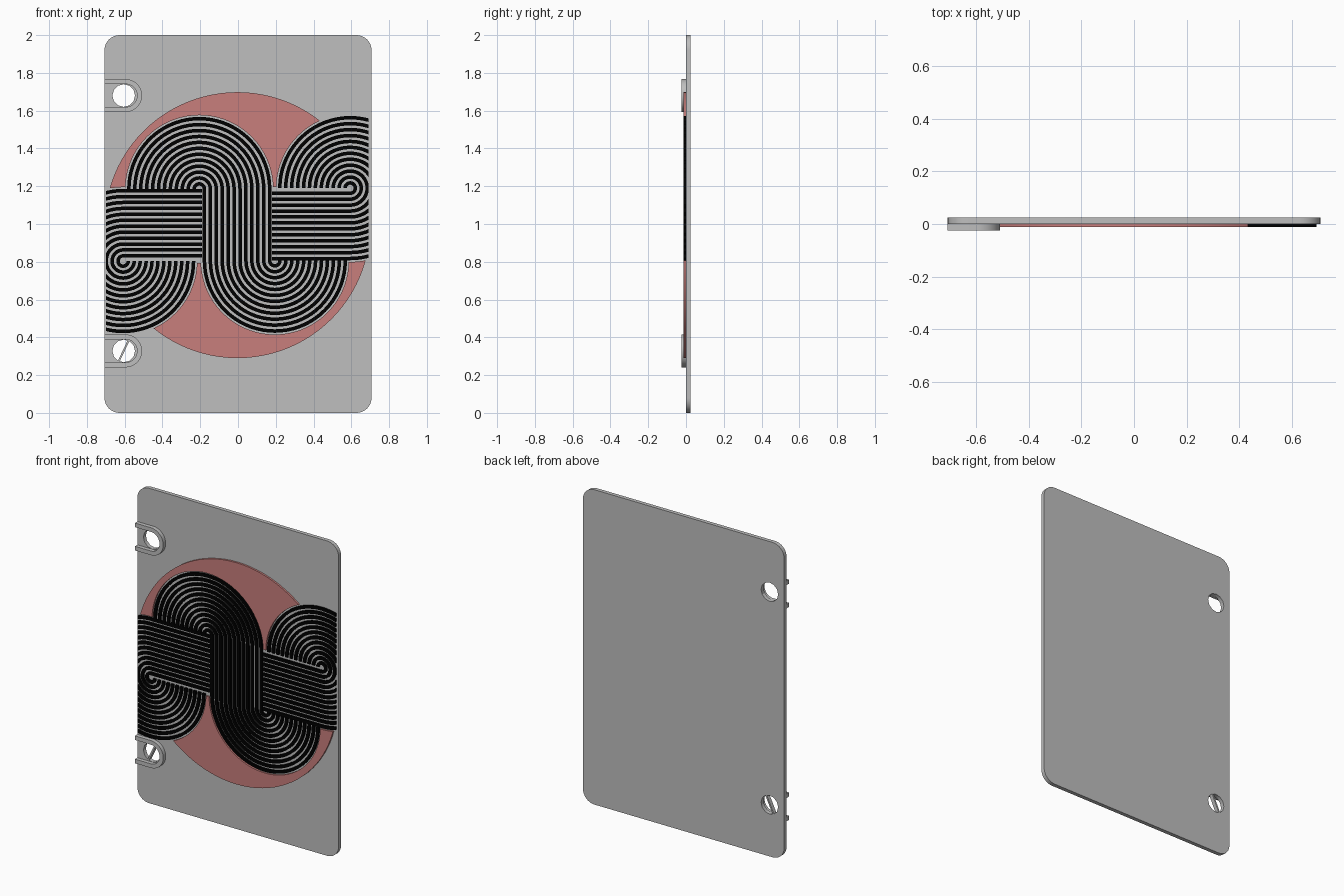
import bpy, bmesh
from math import pi, sin, cos, radians
from mathutils import Vector

old = bpy.data.objects.get("Cube")
if old:
    bpy.data.objects.remove(old, do_unlink=True)


def material(name, rgb):
    m = bpy.data.materials.new(name)
    m.use_nodes = True
    m.diffuse_color = (*rgb, 1)
    bsdf = m.node_tree.nodes["Principled BSDF"]
    bsdf.inputs["Base Color"].default_value = (*rgb, 1)
    bsdf.inputs["Roughness"].default_value = 0.7
    return m


GREY = material("light grey", (0.52, 0.52, 0.52))
RED = material("soft red", (0.58, 0.21, 0.20))
BLACK = material("black", (0.0, 0.0, 0.0))


def arc(cx, cz, r, start, end, steps=36):
    """Points on an arc in the front plane, angles in degrees."""
    angles = [radians(start + (end - start) * i / steps) for i in range(steps + 1)]
    return [Vector((cx + r * cos(a), 0, cz + r * sin(a))) for a in angles]


def add_ribbon(bm, path, width):
    """Flat strip of faces that follows a path."""
    pairs = []
    for i, p in enumerate(path):
        t = (path[min(i + 1, len(path) - 1)] - path[max(i - 1, 0)]).normalized()
        side = Vector((-t.z, 0, t.x)) * width / 2
        pairs.append((bm.verts.new(p + side), bm.verts.new(p - side)))
    for (a, b), (c, d) in zip(pairs, pairs[1:]):
        bm.faces.new((a, b, d, c))


def finish(name, bm, y0, y1, mat):
    """Thicken the flat faces from y0 to y1 and make an object."""
    bmesh.ops.translate(bm, verts=bm.verts[:], vec=(0, y0, 0))
    ext = bmesh.ops.extrude_face_region(bm, geom=bm.faces[:])
    top = [g for g in ext["geom"] if isinstance(g, bmesh.types.BMVert)]
    bmesh.ops.translate(bm, verts=top, vec=(0, y1 - y0, 0))
    bmesh.ops.recalc_face_normals(bm, faces=bm.faces[:])
    mesh = bpy.data.meshes.new(name)
    bm.to_mesh(mesh)
    bm.free()
    mesh.materials.append(mat)
    ob = bpy.data.objects.new(name, mesh)
    bpy.context.collection.objects.link(ob)
    return ob


def slab(name, points, y0, y1, mat):
    bm = bmesh.new()
    bm.faces.new([bm.verts.new(p) for p in points])
    return finish(name, bm, y0, y1, mat)


def box_points(x0, x1, z0, z1):
    return [Vector((x, 0, z)) for x, z in ((x0, z0), (x1, z0), (x1, z1), (x0, z1))]


def disc_points(cx, cz, r, n):
    return arc(cx, cz, r, 0, 360, n)[:-1]


def cut(ob, outlines):
    """Cut the given outlines right through an object."""
    bpy.context.view_layer.objects.active = ob
    for pts in outlines:
        cutter = slab("cutter", pts, -0.1, 0.1, GREY)
        cutter.hide_render = True
        mod = ob.modifiers.new("cut", "BOOLEAN")
        mod.operation, mod.solver, mod.object = "DIFFERENCE", "EXACT", cutter
        bpy.ops.object.modifier_apply(modifier=mod.name)
        bpy.data.objects.remove(cutter, do_unlink=True)


def smooth(ob):
    bpy.ops.object.select_all(action="DESELECT")
    ob.select_set(True)
    bpy.context.view_layer.objects.active = ob
    bpy.ops.object.shade_smooth_by_angle(angle=radians(30))


HALF, BACK, RAISED, RIM = 0.707, 0.025, -0.012, -0.025
HOLE_X, HOLE_Z = -0.605, (0.328, 1.68)

# Back plate with rounded corners and two holes
R = 0.08
outline = []
for x, z, a in ((HALF - R, 2 - R, 0), (R - HALF, 2 - R, 90),
                (R - HALF, R, 180), (HALF - R, R, 270)):
    outline += arc(x, z, R, a, a + 90, 8)
plate = slab("back_plate", outline, 0, BACK, GREY)
cut(plate, [disc_points(HOLE_X, z, 0.06, 12) for z in HOLE_Z])

# Raised U-shaped rims around the holes, open to the edge
rims = []
for z, label in zip(HOLE_Z, ("lower", "upper")):
    bm = bmesh.new()
    path = [Vector((-HALF, 0, z - 0.074))] + arc(-0.595, z, 0.074, -90, 90, 20)
    path.append(Vector((-HALF, 0, z + 0.074)))
    add_ribbon(bm, path, 0.026)
    rims.append(finish(label + "_hole_rim", bm, 0, RIM, GREY))

# Thin sliver across the lower hole
bm = bmesh.new()
add_ribbon(bm, [Vector((-0.633, 0, 0.27)), Vector((-0.578, 0, 0.386))], 0.01)
finish("lower_hole_sliver", bm, 0, BACK, GREY)

# Centres of the four swirls
UPPER, LOWER = (-0.205, 1.185), (0.195, 0.806)
LEFT, RIGHT = (-0.608, 0.804), (0.594, 1.19)

# Red disc, cut back around the stripes
disc = slab("red_disc", disc_points(-0.003, 0.994, 0.704, 96), 0, RAISED, RED)
cut(disc, [disc_points(x, z, 0.391, 72) for x, z in (UPPER, LOWER, LEFT, RIGHT)]
    + [box_points(-0.8, 0.8, 0.806, 1.19)])

# Black stripes: one S-shaped set and two hooked sets
COUNT, WIDTH, INNER, OUTER = 12, 0.0185, 0.018, 0.382
STEP = (OUTER - INNER - WIDTH) / (COUNT - 1)
radii = [INNER + WIDTH / 2 + i * STEP for i in range(COUNT)]


def stripes(name, make_path):
    bm = bmesh.new()
    for r in radii:
        add_ribbon(bm, make_path(r), WIDTH)
    for x, side in ((-0.698, -1), (0.692, 1)):
        bmesh.ops.bisect_plane(bm, geom=bm.verts[:] + bm.edges[:] + bm.faces[:],
                               plane_co=(x, 0, 0), plane_no=(side, 0, 0),
                               clear_outer=True)
    return finish(name, bm, 0, RAISED, BLACK)


def centre_path(r):
    return arc(*UPPER, r, 180, 0) + arc(*LOWER, 0.4 - r, 180, 360)


def left_path(r):
    return arc(*LEFT, r, 0, -270, 54) + [Vector((-0.19, 0, LEFT[1] + r))]


def right_path(r):
    return arc(*RIGHT, r, 180, -90, 54) + [Vector((0.18, 0, RIGHT[1] - r))]


sets = [stripes("centre_stripes", centre_path),
        stripes("right_stripes", left_path),
        stripes("left_stripes", right_path)]

for ob in [plate, disc] + rims + sets:
    smooth(ob)
